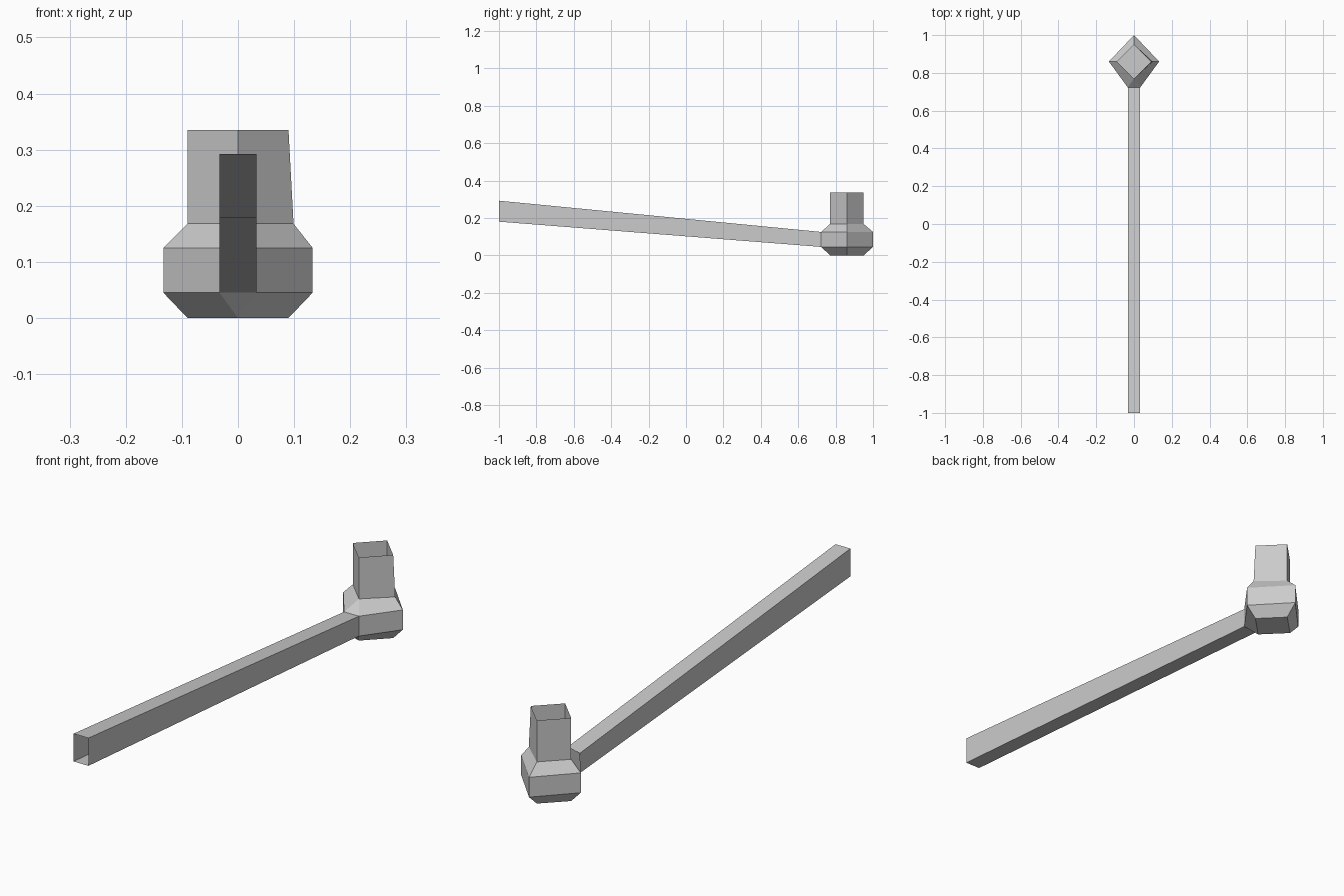
import bpy
import bmesh

cube = bpy.data.objects.get("Cube")
if cube:
    bpy.data.objects.remove(cube, do_unlink=True)

grey = bpy.data.materials.new("light_grey")
grey.use_nodes = True
COLOUR = (0.6, 0.6, 0.6, 1)
grey.diffuse_color = COLOUR
grey.node_tree.nodes["Principled BSDF"].inputs["Base Color"].default_value = COLOUR

CENTRE = 0.86   # y of the socket axis
HALF = 0.033    # half width of the arm
JOINT = 0.723   # y where the arm meets the socket


def finish(name, bm):
    mesh = bpy.data.meshes.new(name)
    bm.to_mesh(mesh)
    bm.free()
    mesh.materials.append(grey)
    obj = bpy.data.objects.new(name, mesh)
    bpy.context.collection.objects.link(obj)
    return obj


def ring(bm, points, z):
    return [bm.verts.new((x, y, z)) for x, y in points]


def diamond(r, right=None):
    # counter-clockwise from the front corner
    return [(0, CENTRE - r), (right or r, CENTRE), (0, CENTRE + r), (-r, CENTRE)]


def loft(bm, low, high):
    for i in range(len(low)):
        j = (i + 1) % len(low)
        bm.faces.new((low[i], low[j], high[j], high[i]))


# Socket: diamond neck on a wider chamfered base, open at the top
bm = bmesh.new()
wide = [(-HALF, JOINT), (HALF, JOINT), (0.133, CENTRE), (0, 1), (-0.133, CENTRE)]
floor = ring(bm, diamond(0.09), 0)
band_low = ring(bm, wide, 0.045)
band_high = ring(bm, wide, 0.125)
neck_low = ring(bm, diamond(0.09, 0.099), 0.168)
neck_high = ring(bm, diamond(0.09), 0.335)

bm.faces.new(floor[::-1])
loft(bm, neck_low, neck_high)
# Band walls, leaving the front open for the arm
for i in range(1, 5):
    j = (i + 1) % 5
    bm.faces.new((band_low[i], band_low[j], band_high[j], band_high[i]))
# Chamfers: the front corner fans out to the blunt front edge
bm.faces.new((floor[0], band_low[1], band_low[0]))
bm.faces.new((band_high[0], band_high[1], neck_low[0]))
for i in range(4):
    j, a, b = (i + 1) % 4, i + 1, (i + 2) % 5
    bm.faces.new((floor[i], floor[j], band_low[b], band_low[a]))
    bm.faces.new((band_high[a], band_high[b], neck_low[j], neck_low[i]))
finish("socket", bm)

# Arm: open square tube rising toward the front
bm = bmesh.new()


def arm_end(y, low, high):
    return [bm.verts.new((x, y, z)) for x, z in
            ((-HALF, low), (HALF, low), (HALF, high), (-HALF, high))]


loft(bm, arm_end(-1, 0.18, 0.292), arm_end(JOINT, 0.045, 0.125))
bmesh.ops.recalc_face_normals(bm, faces=bm.faces)
finish("arm", bm)
